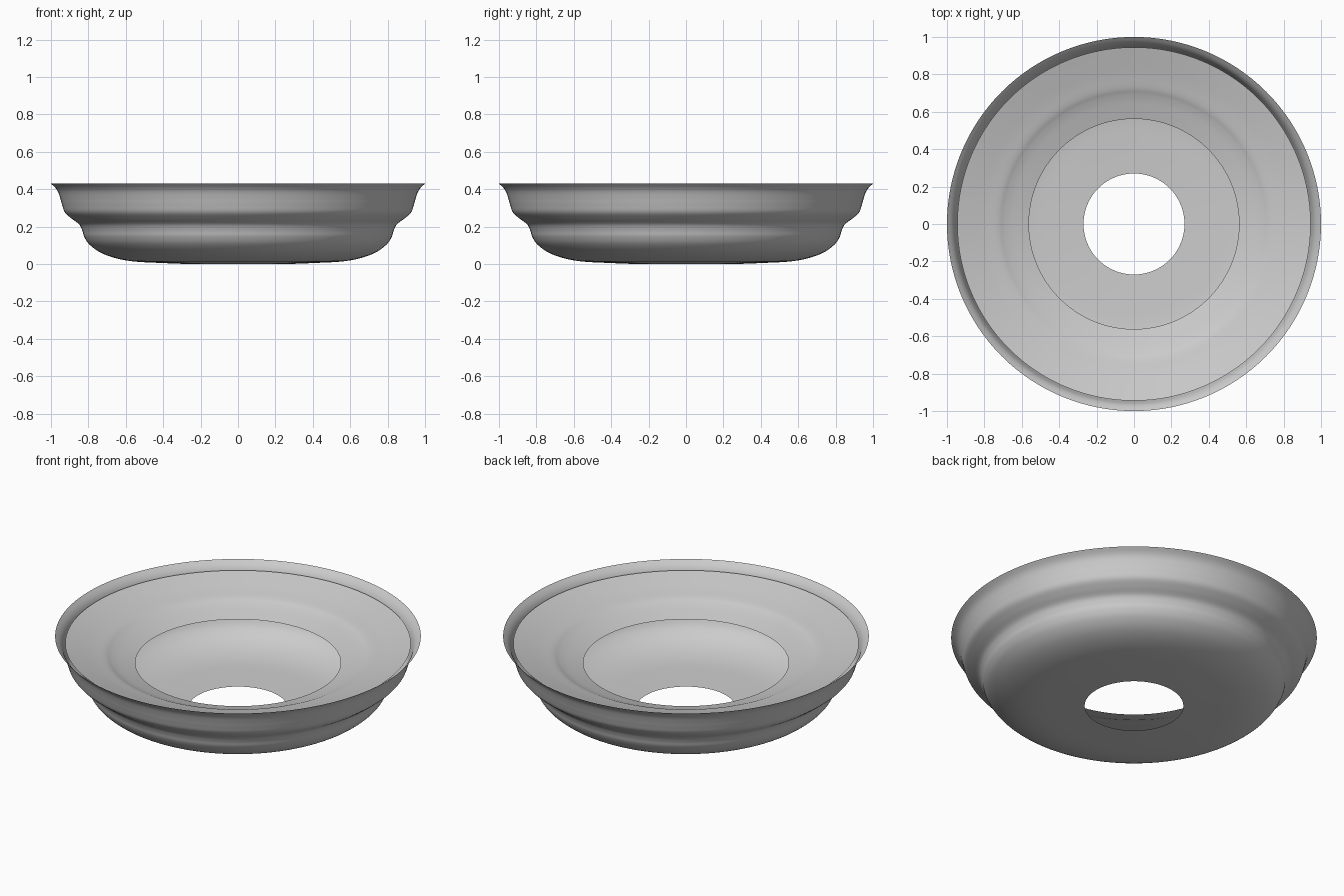
import bpy, bmesh, math
from mathutils import Vector

if "Cube" in bpy.data.objects:
    bpy.data.objects.remove(bpy.data.objects["Cube"])

SEGMENTS = 128


def smooth_profile(points, steps=5):
    """Catmull-Rom curve through (radius, height) points."""
    p = [Vector(q) for q in points]
    p = [2 * p[0] - p[1]] + p + [2 * p[-1] - p[-2]]
    out = []
    for a, b, c, d in zip(p, p[1:], p[2:], p[3:]):
        for i in range(steps):
            t = i / steps
            out.append(0.5 * (2 * b + (c - a) * t
                              + (2 * a - 5 * b + 4 * c - d) * t * t
                              + (3 * b - a - 3 * c + d) * t ** 3))
    out.append(p[-2])
    return out


def lathe(name, points):
    """Revolve an open profile about z into a thin sheet."""
    bm = bmesh.new()
    rings = []
    for r, z in smooth_profile(points):
        rings.append([bm.verts.new((r * math.cos(2 * math.pi * k / SEGMENTS),
                                    r * math.sin(2 * math.pi * k / SEGMENTS), z))
                      for k in range(SEGMENTS)])
    for lo, hi in zip(rings, rings[1:]):
        for k in range(SEGMENTS):
            n = (k + 1) % SEGMENTS
            bm.faces.new((lo[k], lo[n], hi[n], hi[k]))
    mesh = bpy.data.meshes.new(name)
    bm.to_mesh(mesh)
    bm.free()
    mesh.shade_smooth()
    obj = bpy.data.objects.new(name, mesh)
    bpy.context.collection.objects.link(obj)
    return obj


# Outer bowl: open floor, stepped wall, flared rim
lathe("outer_bowl", [
    (0.27, 0.0), (0.42, 0.006), (0.56, 0.014), (0.66, 0.033), (0.74, 0.064),
    (0.795, 0.105), (0.822, 0.145), (0.833, 0.18), (0.85, 0.213),
    (0.89, 0.243), (0.925, 0.275), (0.94, 0.315), (0.95, 0.35),
    (0.962, 0.385), (0.977, 0.408), (1.0, 0.43)])

# Inner dish: shallow sloping ring with a slight ripple and a wide opening
lathe("inner_dish", [
    (0.945, 0.387), (0.88, 0.368), (0.80, 0.345), (0.73, 0.327),
    (0.695, 0.312), (0.66, 0.299), (0.61, 0.284), (0.562, 0.27)][::-1])
